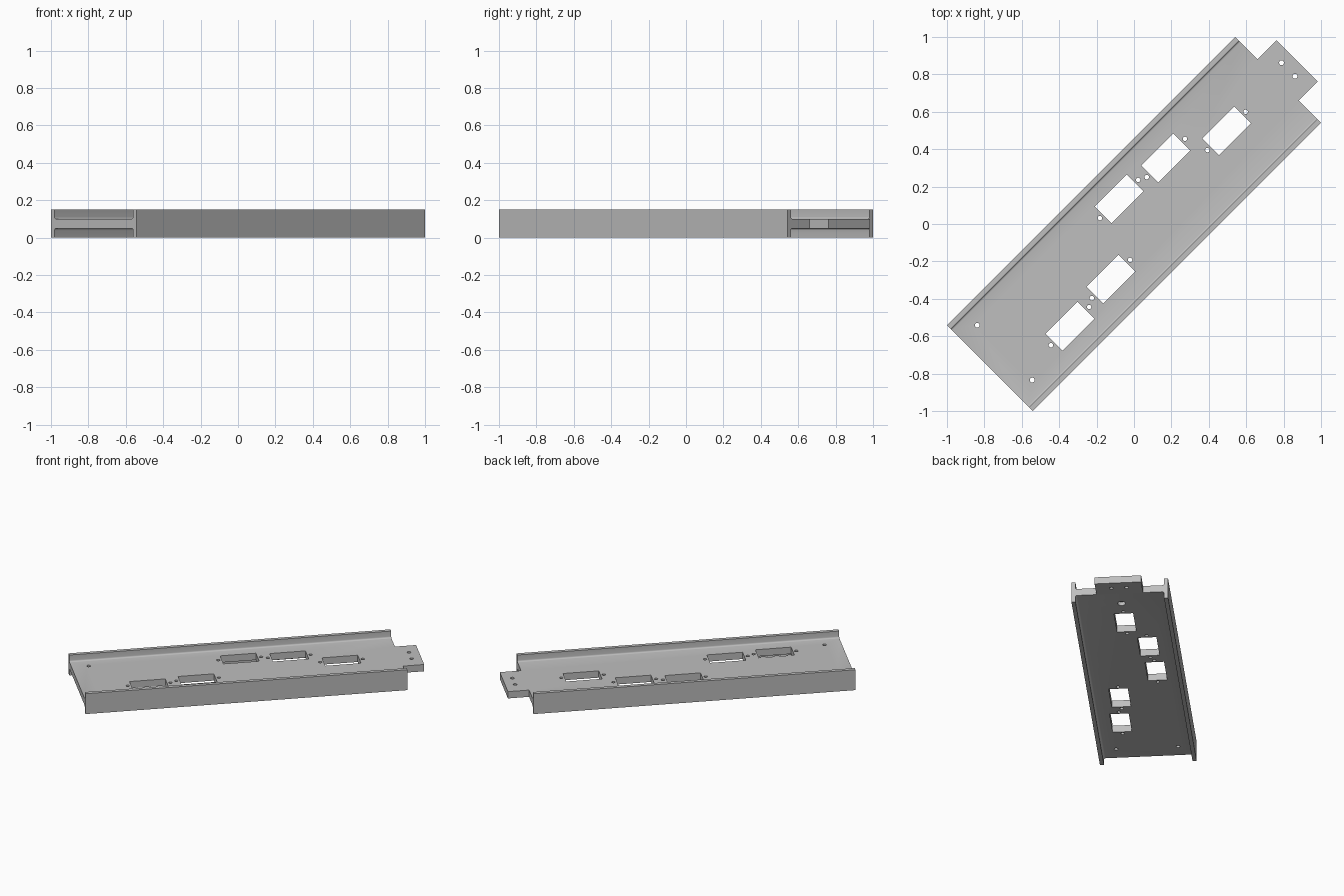
import bpy, bmesh, math
from mathutils import Matrix, Vector

if "Cube" in bpy.data.objects:
    bpy.data.objects.remove(bpy.data.objects["Cube"])

HALF_L, HALF_W, HEIGHT = 1.0905, 0.3237, 0.15   # channel half length, half width, height
WALL, WEB_LO, WEB_HI, FILLET = 0.027, 0.05, 0.10, 0.011
TURN = Matrix.Rotation(math.radians(45), 4, 'Z')  # channel runs diagonally

grey = bpy.data.materials.new("light_grey")
grey.diffuse_color = (0.52, 0.52, 0.52, 1)
grey.use_nodes = True
grey.node_tree.nodes["Principled BSDF"].inputs["Base Color"].default_value = grey.diffuse_color


def make_object(name, bm):
    bmesh.ops.recalc_face_normals(bm, faces=bm.faces[:])
    bm.transform(TURN)
    mesh = bpy.data.meshes.new(name)
    bm.to_mesh(mesh)
    bm.free()
    mesh.materials.append(grey)
    ob = bpy.data.objects.new(name, mesh)
    bpy.context.collection.objects.link(ob)
    return ob


def add_box(bm, u0, u1, v0, v1, z0, z1):
    m = (Matrix.Translation(((u0 + u1) / 2, (v0 + v1) / 2, (z0 + z1) / 2))
         @ Matrix.Diagonal((u1 - u0, v1 - v0, z1 - z0, 1)))
    bmesh.ops.create_cube(bm, size=1, matrix=m)


def add_drill(bm, u, v, radius, z0, z1):
    bmesh.ops.create_cone(bm, cap_ends=True, segments=20, radius1=radius, radius2=radius,
                          depth=z1 - z0, matrix=Matrix.Translation((u, v, (z0 + z1) / 2)))


# H-shaped channel: one quarter of the section, mirrored up and across, then extruded
inner, mid = HALF_W - WALL, HEIGHT / 2
quarter = [(HALF_W, HEIGHT), (inner, HEIGHT)]
for i in range(5):
    a = math.radians(90 * i / 4)
    quarter.append((inner - FILLET + FILLET * math.cos(a),
                    WEB_HI + FILLET - FILLET * math.sin(a)))
top = quarter + [(-v, z) for v, z in reversed(quarter)]
section = top + [(v, 2 * mid - z) for v, z in reversed(top)]
bm = bmesh.new()
face = bm.faces.new([bm.verts.new((-HALF_L, v, z)) for v, z in section])
ext = bmesh.ops.extrude_face_region(bm, geom=[face])
bmesh.ops.translate(bm, vec=Vector((2 * HALF_L, 0, 0)),
                    verts=[g for g in ext["geom"] if isinstance(g, bmesh.types.BMVert)])
channel = make_object("channel", bm)

# End tab, merged into the web
bm = bmesh.new()
add_box(bm, HALF_L - 0.05, 1.234, -0.156, 0.156, WEB_LO, WEB_HI)
tab = make_object("end_tab_helper", bm)

# Windows with a screw hole at each end, plus mounting holes
bm = bmesh.new()
windows = [(0.7015, 0.002), (0.37, 0.129), (0.038, 0.151), (-0.295, -0.121), (-0.628, -0.144)]
for u, v in windows:
    add_box(bm, u - 0.121, u + 0.121, v - 0.064, v + 0.064, -0.1, 0.25)
    for s in (-1, 1):
        add_drill(bm, u + s * 0.1445, v, 0.012, -0.1, 0.25)
for u, v in [(1.167, 0.052), (1.167, -0.05), (-0.975, 0.21), (-0.975, -0.205)]:
    add_drill(bm, u, v, 0.013, -0.1, 0.25)
# Blind recess on the underside
add_drill(bm, 0.957, 0.0, 0.026, -0.1, WEB_LO + 0.025)
cutter = make_object("opening_cutter", bm)

for helper, op in ((tab, 'UNION'), (cutter, 'DIFFERENCE')):
    mod = channel.modifiers.new(op.lower(), 'BOOLEAN')
    mod.object, mod.operation, mod.solver = helper, op, 'EXACT'
bpy.context.view_layer.objects.active = channel
channel.select_set(True)
for mod in list(channel.modifiers):
    bpy.ops.object.modifier_apply(modifier=mod.name)
for helper in (tab, cutter):
    bpy.data.objects.remove(helper)
bpy.ops.object.shade_smooth_by_angle(angle=math.radians(30))
